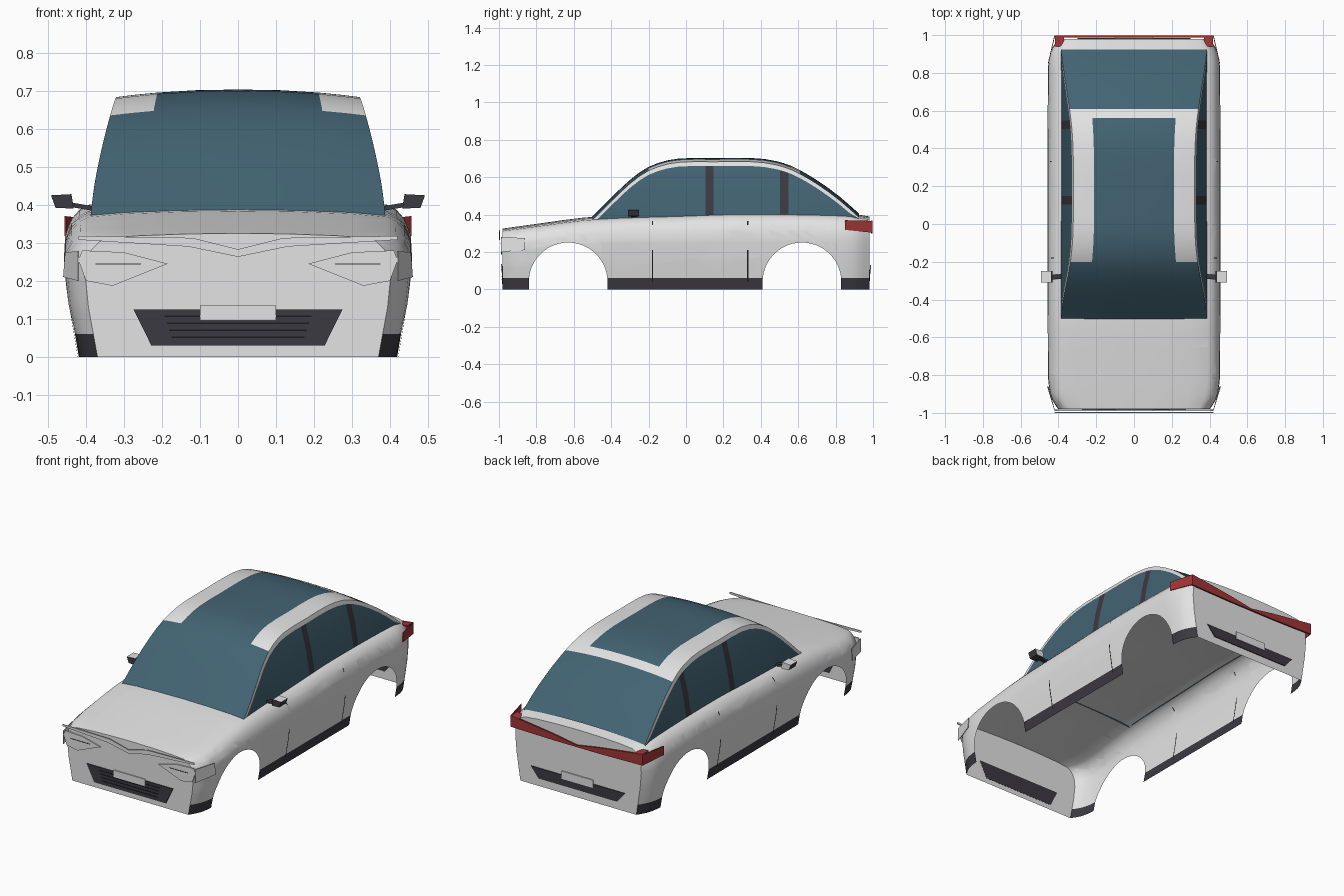
import bpy, bmesh, math
from mathutils import Vector

if "Cube" in bpy.data.objects:
    bpy.data.objects.remove(bpy.data.objects["Cube"])


def material(name, rgb):
    m = bpy.data.materials.new(name)
    m.use_nodes = True
    m.diffuse_color = (*rgb, 1)
    m.node_tree.nodes["Principled BSDF"].inputs["Base Color"].default_value = (*rgb, 1)
    return m


PAINT, GLASS, TRIM, RED, BLACK = range(5)
MATS = [material("silver paint", (0.77, 0.77, 0.77)),
        material("blue glass", (0.055, 0.125, 0.17)),
        material("dark trim", (0.045, 0.042, 0.054)),
        material("red lamp", (0.36, 0.035, 0.037)),
        material("black gap", (0.012, 0.012, 0.014))]


def finish(bm, name, angle=35):
    """Shade smooth with sharp creases and link as an object."""
    bm.normal_update()
    for f in bm.faces:
        f.smooth = True
    for e in bm.edges:
        e.smooth = len(e.link_faces) == 2 and e.calc_face_angle(0) < math.radians(angle)
    me = bpy.data.meshes.new(name)
    bm.to_mesh(me)
    bm.free()
    for m in MATS:
        me.materials.append(m)
    ob = bpy.data.objects.new(name, me)
    bpy.context.collection.objects.link(ob)
    return ob


def curve(pts, x):
    """Smooth interpolation through (x, value) points."""
    x = min(max(x, pts[0][0]), pts[-1][0])
    i = max(k for k in range(len(pts) - 1) if pts[k][0] <= x)

    def slope(k):
        a, b = pts[max(k - 1, 0)], pts[min(k + 1, len(pts) - 1)]
        return (b[1] - a[1]) / (b[0] - a[0])
    (x0, y0), (x1, y1) = pts[i], pts[i + 1]
    h = x1 - x0
    t = (x - x0) / h
    return ((1 + 2 * t) * (1 - t) ** 2 * y0 + t * (1 - t) ** 2 * h * slope(i)
            + t * t * (3 - 2 * t) * y1 + t * t * (t - 1) * h * slope(i + 1))


def loft(bm, stations, section):
    """Skin half sections, mirrored across x, along y."""
    rings = []
    for y in stations:
        half = section(y)
        ring = half + [(-x, z) for x, z in reversed(half[:-1])]
        rings.append([bm.verts.new((x, y, z)) for x, z in ring])
    strips = []
    for a, b in zip(rings, rings[1:]):
        strips.append([bm.faces.new((a[i], b[i], b[i + 1], a[i + 1])) for i in range(len(a) - 1)])
    return rings, strips


def carve(bm, faces, planes):
    """Cut faces along a convex outline; return the faces inside."""
    inside = list(faces)
    for co, no in planes:
        co, no = Vector(co), Vector(no)
        geom = set(inside)
        for f in inside:
            geom.update(f.edges, f.verts)
        cut = bmesh.ops.bisect_plane(bm, geom=list(geom), dist=1e-5, plane_co=co, plane_no=no)
        inside = [f for f in cut["geom"] if isinstance(f, bmesh.types.BMFace)
                  and (f.calc_center_median() - co).dot(no) < 0]
    return inside


def band(y0, y1, z0, z1):
    return [((0, y0, 0), (0, -1, 0)), ((0, y1, 0), (0, 1, 0)),
            ((0, 0, z0), (0, 0, -1)), ((0, 0, z1), (0, 0, 1))]


def paint(faces, mat):
    for f in faces:
        f.material_index = mat


def plate(name, pts, depth, mat, mirror=False):
    """Thin extruded polygon, optionally repeated on the other side."""
    bm = bmesh.new()
    for s in (1, -1) if mirror else (1,):
        d = Vector((depth[0] * s, depth[1], depth[2]))
        a = [bm.verts.new((x * s, y, z)) for x, y, z in pts]
        b = [bm.verts.new(v.co + d) for v in a]
        bm.faces.new(a)
        bm.faces.new(b)
        for i in range(len(a)):
            j = (i + 1) % len(a)
            bm.faces.new((a[i], a[j], b[j], b[i]))
    bmesh.ops.recalc_face_normals(bm, faces=bm.faces)
    paint(bm.faces, mat)
    return finish(bm, name, 20)


# Lower body shell
TOP = [(-.98, .325), (-.8, .35), (-.5, .388), (0, .407), (.3, .417), (.85, .408), (.98, .39)]
WIDE = [(-.98, .88), (-.93, .95), (-.87, .985), (-.78, 1), (.8, 1), (.88, .985), (.93, .95), (.98, .88)]
SIDE = [(.42, 0), (.447, .4), (.456, .64), (.453, .77), (.437, .87),
        (.415, .93), (.39, .96), (.3, .98), (.15, .995), (0, 1)]


def body_section(y):
    t, w = curve(TOP, y), curve(WIDE, y)
    return [(x * w, z * t) for x, z in SIDE]


bm = bmesh.new()
ys = [-.98, -.955, -.93, -.9, -.87, -.82, -.78] + [-.65 + .1 * i for i in range(15)] \
    + [.8, .84, .88, .905, .93, .955, .98]
rings, _ = loft(bm, ys, body_section)
caps = [bm.faces.new(rings[0]), bm.faces.new(rings[-1])]
bmesh.ops.recalc_face_normals(bm, faces=bm.faces)


def flanks():
    return [f for f in bm.faces if f not in caps and abs(f.calc_center_median().x) > .3
            and f.calc_center_median().z < .37]


paint(carve(bm, flanks(), [((0, 0, .06), (0, 0, 1))]), TRIM)
for yc in (-.63, .62):
    arch = []
    for i in range(21):
        a = math.pi * i / 20
        n = Vector((0, math.cos(a), math.sin(a)))
        arch.append((Vector((0, yc, .04)) + n * .21, n))
    bmesh.ops.delete(bm, geom=carve(bm, flanks(), arch), context="FACES")
for yd in (-.18, .33):
    for z0, z1 in ((.04, .21), (.345, .365)):
        paint(carve(bm, flanks(), band(yd - .003, yd + .003, z0, z1)), BLACK)
finish(bm, "body_shell")

# Cabin: side windows, rails, windscreen, roof panel and rear glass
ROOF = [(-.505, .385), (-.4, .49), (-.3, .585), (-.2, .655), (-.06, .697), (.15, .702), (.4, .699),
        (.55, .665), (.69, .59), (.82, .497), (.925, .405)]
WALL = [(.35, .39), (.45, .378), (.55, .358), (.65, .332), (.7, .315)]


def cabin_section(y):
    t = curve(ROOF, y)
    base = min(curve(TOP, y) - .02, t - .014)
    edge = max(t - .02, base + .001)
    sill = max(t - .043, base + .0005)
    pts = [(curve(WALL, z), z) for z in (base, (base + sill) / 2, sill, edge)]
    w = pts[-1][0]
    for k in (.85, .66, .35, 0):
        pts.append((w * k, t - (t - edge) * k ** 2.2))
    return pts


bm = bmesh.new()
ys = sorted([-.505, -.48, -.45, -.4, -.35, -.3, -.25, -.2, -.15, -.1, -.04, .05, .15, .25, .35, .42,
             .48, .52, .56, .61, .65, .7, .76, .82, .87, .925])
_, strips = loft(bm, ys, cabin_section)
windows = []
for y0, y1, strip in zip(ys, ys[1:], strips):
    y = (y0 + y1) / 2
    for i, f in enumerate(strip):
        row = min(i, len(strip) - 1 - i)
        if row < 2:
            windows.append(f)
        elif row > 2 and (y < -.2 or y > .61 or (row > 4 and y < .56)):
            f.material_index = GLASS
paint(windows, GLASS)
bmesh.ops.recalc_face_normals(bm, faces=bm.faces)
for yp in (.125, .525):
    walls = [f for f in windows if f.is_valid and abs(f.calc_center_median().y - yp) < .2]
    paint(carve(bm, walls, band(yp - .022, yp + .022, 0, 1)), TRIM)
    windows = [f for f in bm.faces if f.material_index == GLASS and abs(f.normal.x) > .8]
finish(bm, "cabin", 28)


def flat(y, pts):
    return [(x, y, z) for x, z in pts]


def trapezoid(top, bottom, z1, z0):
    return [(-top, z1), (top, z1), (bottom, z0), (-bottom, z0)]


# Front fittings
FRONT, BACK = (0, -.006, 0), (0, .006, 0)
plate("front_grille", flat(-.979, trapezoid(.275, .228, .125, .03)), FRONT, TRIM)
for i in range(4):
    w, z = .193 - .006 * i, .107 - .0185 * i
    plate(f"grille_slat_{i + 1}", flat(-.985, trapezoid(w, w, z + .002, z - .002)), (0, -.002, 0), BLACK)
plate("front_number_panel", flat(-.983, trapezoid(.1, .1, .135, .095)), FRONT, PAINT)
plate("headlights", flat(-.983, [(.185, .245), (.3, .275), (.41, .28), (.42, .255), (.4, .2), (.33, .187)]),
      FRONT, PAINT, True)
plate("headlight_slits", flat(-.989, [(.255, .243), (.375, .243), (.375, .246), (.255, .246)]),
      (0, -.002, 0), TRIM, True)
plate("headlight_sides", [(.418, -.99, .2), (.418, -.99, .278), (.452, -.86, .275), (.457, -.86, .21)],
      (.003, 0, 0), PAINT, True)
plate("front_light_strip", flat(-.994, [(0, .263), (.13, .29), (.42, .308), (.42, .318), (.12, .313), (0, .283)]),
      FRONT, PAINT, True)

# Rear fittings
plate("tail_light_strip", flat(.988, [(0, .298), (.15, .298), (.42, .303), (.42, .368), (.15, .333), (0, .308)]),
      (0, .009, 0), RED, True)
plate("tail_light_sides", [(.452, .85, .318), (.452, .85, .37), (.418, .997, .366), (.418, .997, .303)],
      (.004, 0, 0), RED, True)
plate("tail_light_caps", [(.37, .94, .368), (.42, .94, .368), (.418, .997, .366), (.37, .997, .36)],
      (0, 0, -.005), RED, True)
plate("rear_grille", flat(.979, trapezoid(.3, .25, .105, .045)), BACK, TRIM)
plate("rear_number_panel", flat(.983, trapezoid(.1, .1, .13, .085)), BACK, PAINT)

# Door mirrors
plate("mirror_stalks", [(.385, -.29, .385), (.385, -.265, .385), (.445, -.27, .395), (.445, -.295, .395)],
      (0, 0, .012), TRIM, True)
mirror = plate("mirror_housings", flat(-.31, [(.432, .39), (.48, .392), (.492, .425), (.438, .428)]),
               (0, .06, 0), PAINT, True)
for p in mirror.data.polygons:
    if p.normal.z < .5 and p.normal.y < .5:
        p.material_index = TRIM
